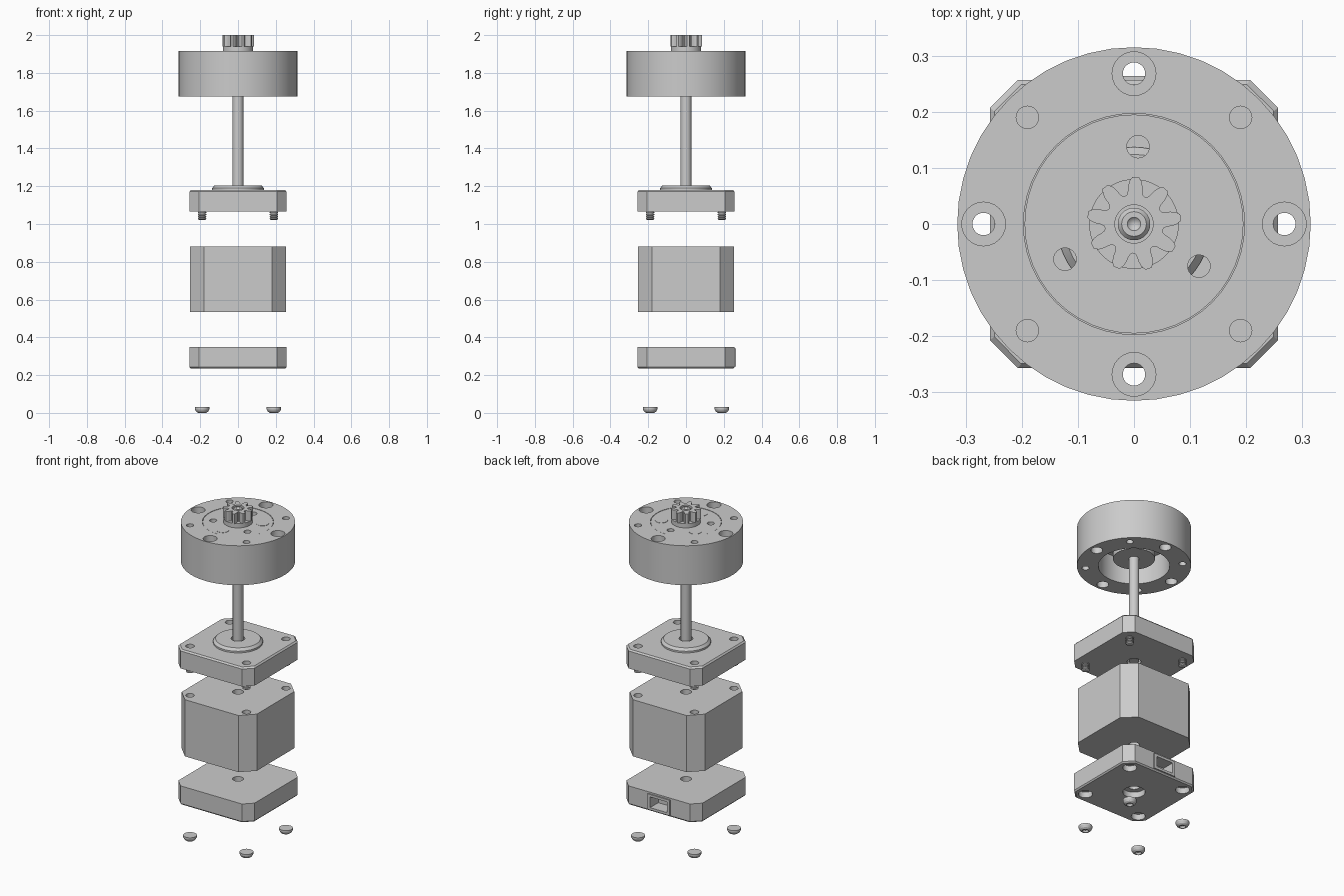
import bpy, bmesh, math
from mathutils import Vector

if "Cube" in bpy.data.objects:
    bpy.data.objects.remove(bpy.data.objects["Cube"])

Q = 0.19   # screw pattern half spacing
CORNERS = [(sx * Q, sy * Q) for sx in (-1, 1) for sy in (-1, 1)]
polar = lambda r, deg: (r * math.cos(math.radians(deg)), r * math.sin(math.radians(deg)))


def finish(name, bm):
    bmesh.ops.remove_doubles(bm, verts=bm.verts, dist=1e-5)
    bmesh.ops.recalc_face_normals(bm, faces=bm.faces)
    me = bpy.data.meshes.new(name)
    bm.to_mesh(me)
    bm.free()
    ob = bpy.data.objects.new(name, me)
    bpy.context.collection.objects.link(ob)
    return ob


def add_lathe(bm, pts, spots=((0, 0),), n=48):
    """Revolve a closed (r, z) profile around each spot."""
    for cx, cy in spots:
        rings = []
        for i in range(n):
            a = 2 * math.pi * i / n
            rings.append([bm.verts.new((cx + r * math.cos(a), cy + r * math.sin(a), z)) for r, z in pts])
        for i in range(n):
            a, b = rings[i], rings[(i + 1) % n]
            for j in range(len(pts)):
                k = (j + 1) % len(pts)
                if pts[j][0] == 0 and pts[k][0] == 0:
                    continue
                bm.faces.new((a[j], b[j], b[k], a[k]))


def add_layers(bm, layers):
    """Skin a stack of matching outlines and cap both ends."""
    rings = [[bm.verts.new(p) for p in lay] for lay in layers]
    for a, b in zip(rings, rings[1:]):
        for i in range(len(a)):
            k = (i + 1) % len(a)
            bm.faces.new((a[i], a[k], b[k], b[i]))
    bm.faces.new(rings[0][::-1])
    bm.faces.new(rings[-1])


def octagon(h, c, z):
    e = h - c
    return [(h, -e, z), (h, e, z), (e, h, z), (-e, h, z), (-h, e, z), (-h, -e, z), (-e, -h, z), (e, -h, z)]


def box(x0, x1, y0, y1, z0, z1):
    return [[(x0, y0, z), (x1, y0, z), (x1, y1, z), (x0, y1, z)] for z in (z0, z1)]


def rod(r, z0, z1):
    return [(0, z0), (r, z0), (r, z1), (0, z1)]


def make(name, layers=None, lathe=None, spots=((0, 0),), n=48):
    bm = bmesh.new()
    if layers:
        add_layers(bm, layers)
    if lathe:
        add_lathe(bm, lathe, spots, n)
    return finish(name, bm)


def cut(ob, *cutters):
    """Subtract each cutter (profile + spots, or layers), then remove it."""
    for kw in cutters:
        c = make("cutter", **kw)
        c.hide_render = True
        m = ob.modifiers.new("cut", 'BOOLEAN')
        m.operation, m.solver, m.object = 'DIFFERENCE', 'EXACT', c
        bpy.context.view_layer.update()
        me = bpy.data.meshes.new_from_object(ob.evaluated_get(bpy.context.evaluated_depsgraph_get()))
        ob.modifiers.clear()
        ob.data = me
        bpy.data.objects.remove(c)


# Screw heads with sockets, facing down
heads = make("screw_heads", lathe=[(0, 0.012), (0.012, 0.012), (0.018, 0.0), (0.024, 0.001), (0.032, 0.007),
                                   (0.038, 0.019), (0.038, 0.03), (0, 0.03)], spots=CORNERS, n=24)

# Rear cap with counterbores and a connector pocket
rear = make("rear_cap", [octagon(0.25, 0.048, 0.235), octagon(0.257, 0.05, 0.243), octagon(0.257, 0.05, 0.35)])
cut(rear,
    dict(lathe=[(0, 0.2), (0.062, 0.2), (0.062, 0.27), (0.03, 0.27), (0.03, 0.4), (0, 0.4)]),
    dict(lathe=rod(0.039, 0.2, 0.27), spots=CORNERS, n=24),
    dict(layers=box(-0.075, 0.075, 0.17, 0.3, 0.245, 0.34)))
conn = make("connector", box(-0.075, 0.075, 0.17, 0.264, 0.245, 0.34))
cut(conn, dict(layers=box(-0.057, 0.057, 0.185, 0.3, 0.26, 0.325)))

# Motor body
body = make("motor_body", [octagon(0.253, 0.073, 0.535), octagon(0.253, 0.073, 0.88)])
cut(body,
    dict(lathe=rod(0.03, 0.5, 0.9)),
    dict(lathe=rod(0.024, 0.8, 0.9), spots=CORNERS, n=24))

# Front cap with pilot boss
front = make("front_cap", [octagon(0.257, 0.05, 1.065), octagon(0.257, 0.05, 1.171), octagon(0.249, 0.048, 1.18)])
cut(front,
    dict(lathe=rod(0.038, 1.0, 1.3)),
    dict(lathe=rod(0.024, 1.15, 1.3), spots=CORNERS, n=24))
make("pilot_boss", lathe=[(0.038, 1.178), (0.137, 1.178), (0.137, 1.19), (0.124, 1.205), (0.038, 1.205)])

# Threaded screw tips below the front cap
thread = [(0, 1.022), (0.016, 1.022)]
for i in range(4):
    z = 1.026 + i * 0.011
    thread += [(0.023, z), (0.023, z + 0.003), (0.018, z + 0.006), (0.018, z + 0.009)]
make("screw_tips", lathe=thread + [(0.018, 1.07), (0, 1.07)], spots=CORNERS, n=20)

# Drive shaft with centre-drilled end
make("drive_shaft", lathe=[(0, 1.07), (0.029, 1.07), (0.029, 1.99), (0.022, 1.998), (0.012, 1.998), (0, 1.985)], n=32)

# Gearbox housing ring
house = make("gearbox_housing", lathe=[(0.197, 1.675), (0.315, 1.675), (0.315, 1.915), (0.197, 1.915)])
cut(house,
    dict(lathe=[(0, 1.6), (0.033, 1.6), (0.033, 1.72), (0.02, 1.72), (0.02, 1.84),
                (0.039, 1.84), (0.039, 2), (0, 2)], spots=[polar(0.268, 90 * i) for i in range(4)], n=24),
    dict(lathe=rod(0.02, 1.6, 2), spots=CORNERS, n=24))

# Planet carrier with hub, pins and through holes
carrier = make("planet_carrier", lathe=[(0, 1.72), (0.116, 1.72), (0.116, 1.83), (0.195, 1.83), (0.195, 1.914), (0, 1.914)])
cut(carrier, dict(lathe=rod(0.02, 1.6, 2), spots=[polar(0.138, 87 + 120 * i) for i in range(3)], n=24))
make("carrier_pins", lathe=rod(0.035, 1.82, 1.9155), spots=[polar(0.137, 27 + 120 * i) for i in range(3)], n=32)

# Output pinion on its collar
make("pinion_collar", lathe=[(0.034, 1.91), (0.08, 1.91), (0.08, 1.94), (0.034, 1.94)])
half = [(-0.5, 0.052), (-0.38, 0.054), (-0.31, 0.06), (-0.27, 0.068), (-0.2, 0.077), (-0.1, 0.084)]
tooth = half + [(-t, r) for t, r in half[:0:-1]]
outline = [polar(r, 88 + 40 * (i + t)) for i in range(9) for t, r in tooth]
gear = make("output_pinion", [[(x, y, z) for x, y in outline] for z in (1.94, 2.0)])
cut(gear, dict(lathe=rod(0.034, 1.9, 2.1)))

# Smooth the round walls, keep edges sharp
bpy.ops.object.select_all(action='SELECT')
bpy.context.view_layer.objects.active = gear
bpy.ops.object.shade_smooth_by_angle(angle=math.radians(25))
